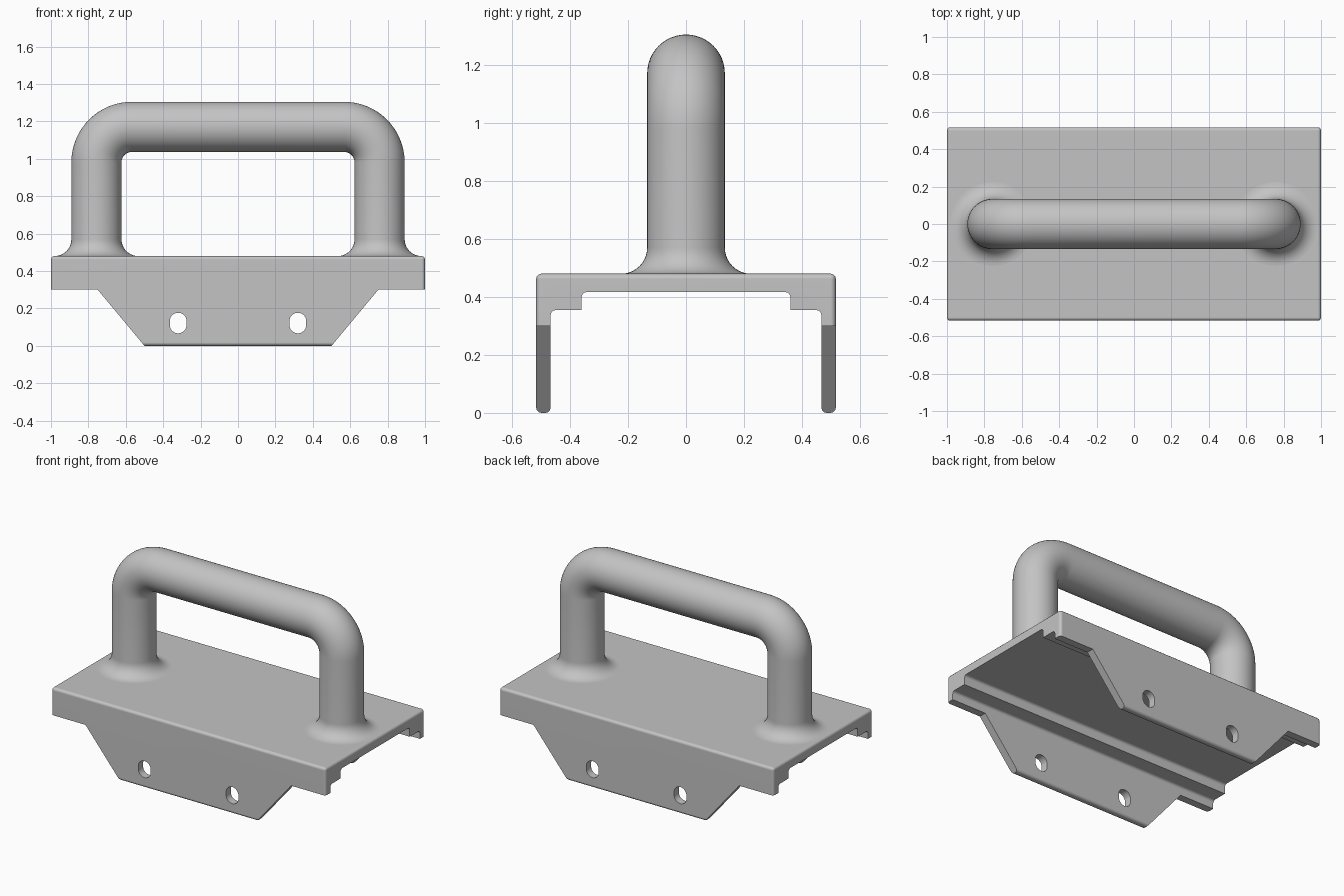
import bpy, bmesh
from math import sin, cos, pi
from mathutils import Vector

cube = bpy.data.objects.get("Cube")
if cube:
    bpy.data.objects.remove(cube, do_unlink=True)

grey = bpy.data.materials.new("satin grey")
grey.use_nodes = True
colour = (0.55, 0.55, 0.55, 1)
grey.diffuse_color = colour
grey.node_tree.nodes["Principled BSDF"].inputs["Base Color"].default_value = colour


def make_object(name, bm):
    bmesh.ops.recalc_face_normals(bm, faces=bm.faces)
    mesh = bpy.data.meshes.new(name)
    bm.to_mesh(mesh)
    bm.free()
    mesh.materials.append(grey)
    obj = bpy.data.objects.new(name, mesh)
    bpy.context.collection.objects.link(obj)
    return obj


def prism(points, shift):
    """Extrude a closed outline along the shift vector."""
    bm = bmesh.new()
    face = bm.faces.new([bm.verts.new(p) for p in points])
    extruded = bmesh.ops.extrude_face_region(bm, geom=[face])["geom"]
    verts = [v for v in extruded if isinstance(v, bmesh.types.BMVert)]
    bmesh.ops.translate(bm, verts=verts, vec=shift)
    bmesh.ops.recalc_face_normals(bm, faces=bm.faces)
    return bm


def activate(obj):
    bpy.ops.object.select_all(action="DESELECT")
    obj.select_set(True)
    bpy.context.view_layer.objects.active = obj


def smooth(obj, angle):
    activate(obj)
    bpy.ops.object.shade_smooth_by_angle(angle=angle)


def cut(obj, cutter):
    cutter.hide_render = True
    mod = obj.modifiers.new("cut", "BOOLEAN")
    mod.operation, mod.solver, mod.object = "DIFFERENCE", "EXACT", cutter
    activate(obj)
    bpy.ops.object.modifier_apply(modifier=mod.name)
    bpy.data.objects.remove(cutter, do_unlink=True)


# Bracket: stepped channel section swept along x, with rounded edges
WIDE, TOP = 0.517, 0.48
half = [(WIDE, TOP), (WIDE, 0), (0.467, 0), (0.467, 0.355), (0.36, 0.355), (0.36, 0.417)]
section = half + [(-y, z) for y, z in reversed(half)]
bm = prism([(-1, y, z) for y, z in section], (2, 0, 0))


def is_rounded(edge):
    a, b = (v.co for v in edge.verts)
    mid = (a + b) / 2
    along_x = abs(a.x - b.x) > 1
    inner_corner = along_x and (
        (abs(abs(mid.y) - 0.36) < 0.01 and mid.z > 0.4)
        or (abs(abs(mid.y) - 0.467) < 0.01 and mid.z > 0.3))
    flap_bottom = along_x and mid.z < 0.01
    rim = a.z > TOP - 0.01 and b.z > TOP - 0.01
    corner = abs(a.z - b.z) > 0.4
    return inner_corner or flap_bottom or rim or corner


bmesh.ops.bevel(bm, geom=[e for e in bm.edges if is_rounded(e)], offset=0.018,
                segments=3, profile=0.5, affect="EDGES", clamp_overlap=True)
bracket = make_object("bracket", bm)

# Tapered flap ends and rounded bolt slots
for side in (-1, 1):
    wedge = [(0.5, 0), (0.75, 0.30), (1.1, 0.30), (1.1, -0.1), (0.417, -0.1)]
    cut(bracket, make_object("flap_cutter",
        prism([(side * x, -1, z) for x, z in wedge], (0, 2, 0))))
    slot = []
    for i in range(32):
        t = 2 * pi * (i + 0.5) / 32
        slot.append((side * 0.32 + 0.045 * cos(t), -1,
                     0.122 + 0.045 * sin(t) + (0.01 if sin(t) > 0 else -0.01)))
    cut(bracket, make_object("slot_cutter", prism(slot, (0, 2, 0))))
smooth(bracket, 0.6)
weighted = bracket.modifiers.new("even shading", "WEIGHTED_NORMAL")
weighted.keep_sharp = True

# Handle: round bar with two bends and flared feet
BAR, LEG, BEND, BAR_Z, FLARE = 0.134, 0.757, 0.19, 1.171, 0.09
path = []  # x, z, tilt, radius of each ring on the left half
for i in range(11):
    t = pi / 2 * i / 10
    path.append((LEG, TOP + FLARE * (1 - cos(t)), 0, BAR + FLARE * (1 - sin(t))))
for i in range(17):
    t = pi / 2 * i / 16
    path.append((LEG - BEND + BEND * cos(t), BAR_Z - BEND + BEND * sin(t), t, BAR))
path += [(-x, z, pi - t, r) for x, z, t, r in reversed(path)]

bm = bmesh.new()
SIDES = 48
rings = []
for x, z, tilt, r in path:
    across = Vector((cos(tilt), 0, sin(tilt)))
    ring = []
    for k in range(SIDES):
        a = 2 * pi * k / SIDES
        ring.append(bm.verts.new(
            Vector((x, 0, z)) + across * r * cos(a) + Vector((0, r * sin(a), 0))))
    rings.append(ring)
for low, high in zip(rings, rings[1:]):
    for k in range(SIDES):
        n = (k + 1) % SIDES
        bm.faces.new((low[k], low[n], high[n], high[k]))
bm.faces.new(rings[0])
bm.faces.new(rings[-1])
smooth(make_object("handle", bm), 0.7)
